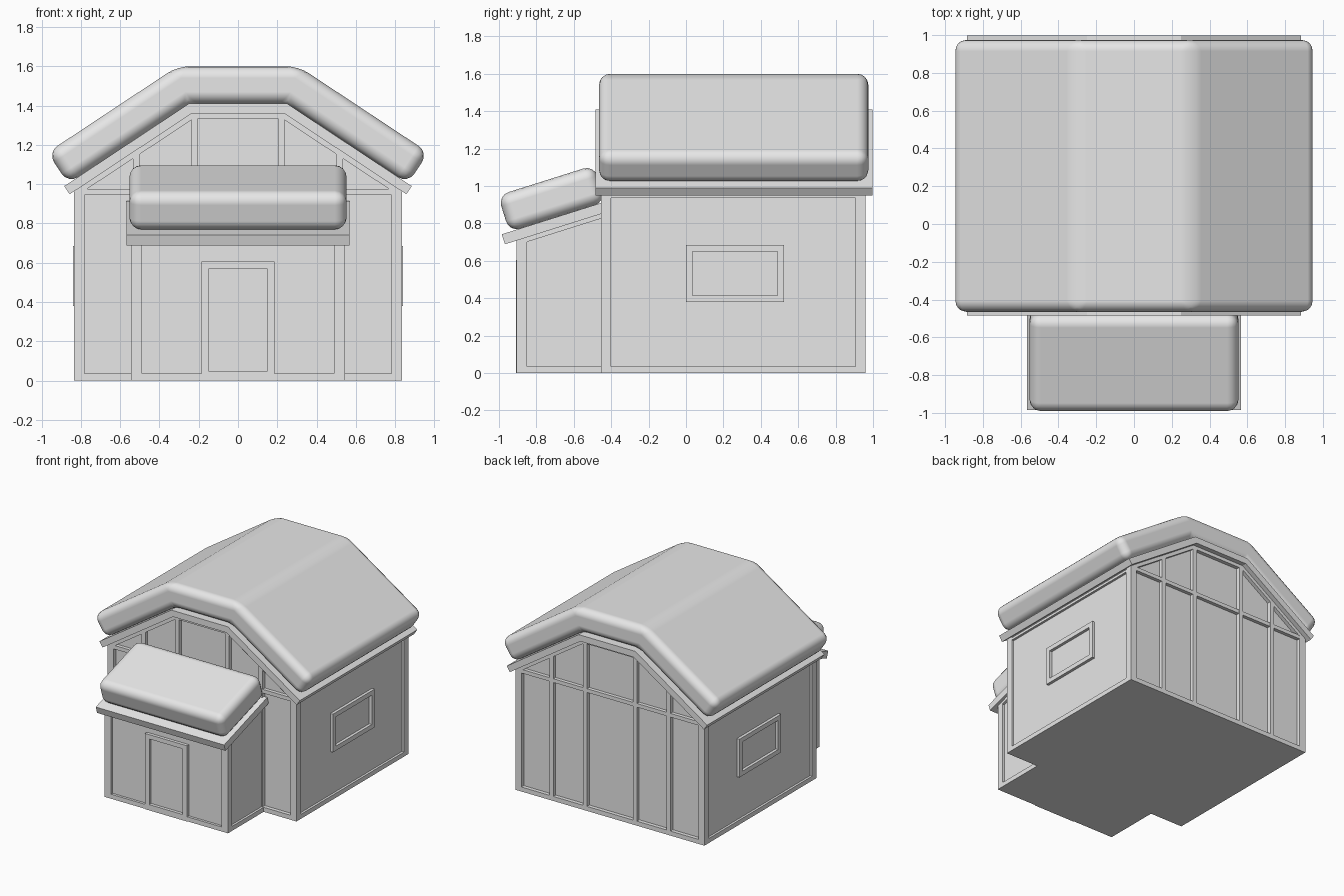
import bpy
from mathutils import Vector

cube = bpy.data.objects.get("Cube")
if cube:
    bpy.data.objects.remove(cube, do_unlink=True)

grey = bpy.data.materials.new("plain grey")
grey.use_nodes = True
grey.diffuse_color = (0.8, 0.8, 0.8, 1)
grey.node_tree.nodes["Principled BSDF"].inputs["Base Color"].default_value = (0.8, 0.8, 0.8, 1)


def prism(name, pts, axis, a, b):
    """Extrude a profile from a to b: axis 'y' takes (x, z) points, axis 'x' takes (y, z)."""
    def at(p, d):
        return (p[0], d, p[1]) if axis == "y" else (d, p[0], p[1])
    n = len(pts)
    verts = [at(p, a) for p in pts] + [at(p, b) for p in pts]
    faces = [tuple(range(n)), tuple(range(n, 2 * n))[::-1]]
    faces += [(i, i + n, (i + 1) % n + n, (i + 1) % n) for i in range(n)]
    # keep the winding outward whichever way the profile runs
    area = sum(pts[i - 1][0] * pts[i][1] - pts[i][0] * pts[i - 1][1] for i in range(n))
    if (area > 0) != ((axis == "y") == (b > a)):
        faces = [f[::-1] for f in faces]
    mesh = bpy.data.meshes.new(name)
    mesh.from_pydata(verts, [], faces)
    mesh.materials.append(grey)
    obj = bpy.data.objects.new(name, mesh)
    bpy.context.collection.objects.link(obj)
    return obj


def box(name, x, y, z):
    rect = [(x[0], z[0]), (x[1], z[0]), (x[1], z[1]), (x[0], z[1])]
    return prism(name, rect, "y", *y)


def span(s, a, b):
    """Interval mirrored to side s."""
    return tuple(sorted((s * a, s * b)))


def soften(obj, width):
    """Puffy rounded edges with smooth shading."""
    for p in obj.data.polygons:
        p.use_smooth = True
    mod = obj.modifiers.new("rounding", "BEVEL")
    mod.width, mod.segments = width, 4
    mod.limit_method, mod.angle_limit = "ANGLE", 0.3
    mod.harden_normals = True


def offset(line, d):
    """Shift an open polyline sideways by d with mitred corners (left is positive)."""
    line = [Vector(p) for p in line]
    normals = []
    for p, q in zip(line, line[1:]):
        t = (q - p).normalized()
        normals.append(Vector((-t.y, t.x)))
    out = []
    for i, p in enumerate(line):
        n1, n2 = normals[max(i - 1, 0)], normals[min(i, len(normals) - 1)]
        out.append(tuple(p + (n1 + n2) * d / (1 + n1.dot(n2))))
    return out


def band(line, lo, hi):
    return offset(line, lo) + offset(line, hi)[::-1]


# Main roof: three-sided slab with thick snow on it
roof = [(-0.885, 0.99), (-0.25, 1.41), (0.25, 1.41), (0.885, 0.99)]
snow = [(-0.865, 1.003), (-0.25, 1.41), (0.25, 1.41), (0.865, 1.003)]
prism("main_roof", band(roof, -0.05, 0), "y", -0.485, 0.998)
soften(prism("main_snow", band(snow, 0, 0.19), "y", -0.465, 0.975), 0.06)


def roof_under(x):
    """Underside height of the main roof."""
    return min(1.36, 1.36 - (abs(x) - 0.235) * 0.66)


# Main body core, recessed behind its timber frame
half, front, back = 0.835, -0.455, 0.96
core = half - 0.018
prism("main_walls", [(-core, 0), (core, 0), (core, roof_under(core)), (0.235, 1.36),
                     (-0.235, 1.36), (-core, roof_under(core))], "y", front + 0.03, back - 0.03)
box("main_floor", (-half, half), (front, back), (0, 0.036))
eaves = [(-half, roof_under(half)), (-0.235, 1.36), (0.235, 1.36), (half, roof_under(half))]
for end, y0, y1 in (("front", front, front + 0.05), ("back", back - 0.05, back)):
    prism(end + "_gable_beam", band(eaves, -0.027, 0.005), "y", y0, y1)
    box(end + "_tie_beam", (-half + 0.01, half - 0.01), (y0 + 0.002, y1 - 0.002), (0.945, 0.975))
    for s in (-1, 1):
        for label, a, b in (("corner", 0.782, half), ("outer", 0.5, 0.535), ("inner", 0.203, 0.238)):
            post = [(s * a, 0), (s * b, 0), (s * b, roof_under(b)), (s * a, roof_under(a))]
            prism(f"{end}_{label}_post", post, "y", y0, y1)

# Side walls: top rails and framed windows
for s in (-1, 1):
    box("side_top_rail", span(s, core - 0.01, half), (front, back), (0.935, 0.955))
    for y in ((front, front + 0.055), (back - 0.055, back)):
        box("side_corner_post", span(s, core - 0.01, half), y, (0, 0.95))
    depth = span(s, core - 0.01, half + 0.005)
    for y in ((0, 0.036), (0.489, 0.525)):
        box("window_jamb", depth, y, (0.38, 0.685))
    for z in ((0.38, 0.416), (0.649, 0.685)):
        box("window_rail", depth, (0.036, 0.489), z)

# Porch roof: sloping slab with its own snow
slope = [(-0.985, 0.742), (-0.44, 0.914)]
prism("porch_roof", band(slope, -0.056, 0), "x", -0.567, 0.567)
soften(prism("porch_snow", band([(-0.944, 0.754), (-0.43, 0.916)], 0, 0.205), "x", -0.553, 0.553), 0.06)


def porch_under(y):
    return 0.7 + (y + 0.92) * 0.316


# Porch walls and frame
pw, pf = 0.545, -0.905
prism("porch_walls", [(pf + 0.02, 0), (front + 0.05, 0), (front + 0.05, porch_under(front)),
                      (pf + 0.02, porch_under(pf))], "x", -pw + 0.018, pw - 0.018)
box("porch_floor", (-pw, pw), (pf, front + 0.04), (0, 0.036))
box("porch_front_rail", (-pw, pw), (pf, pf + 0.04), (0.688, porch_under(pf)))
for s in (-1, 1):
    box("porch_front_post", span(s, 0.488, pw), (pf, pf + 0.054), (0, 0.7))
    x0, x1 = span(s, pw - 0.03, pw)
    top = [(pf, porch_under(pf)), (front + 0.02, porch_under(front + 0.02))]
    prism("porch_side_rail", band(top, -0.02, 0.004), "x", x0, x1)

# Door frame
door_y = (pf - 0.005, pf + 0.03)
box("door_lintel", (-0.185, 0.185), door_y, (0.57, 0.605))
box("door_sill", (-0.147, 0.147), door_y, (0, 0.046))
for s in (-1, 1):
    box("door_jamb", span(s, 0.147, 0.185), door_y, (0, 0.57))
